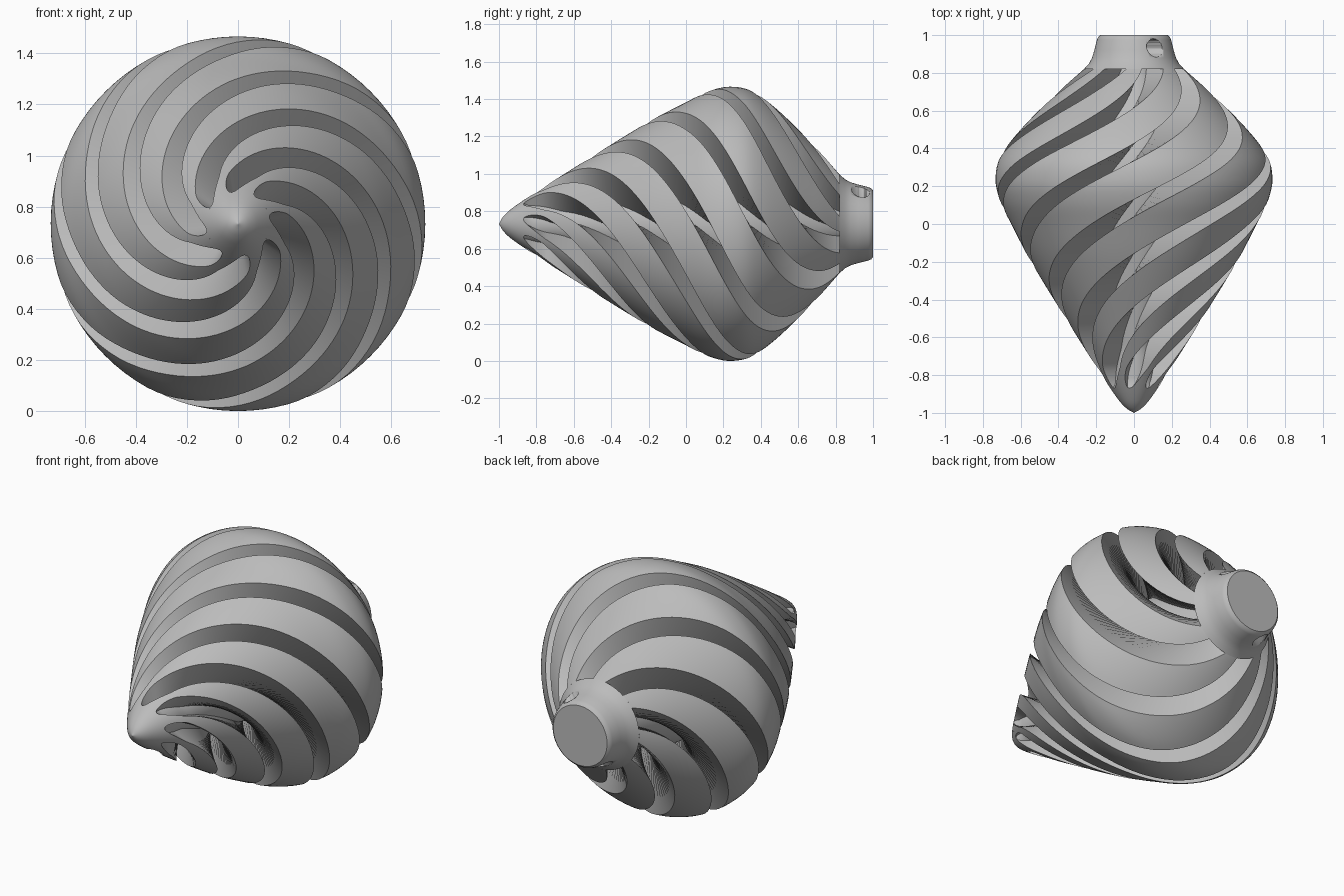
import bpy, bmesh, math
from mathutils import Vector, Matrix

cube = bpy.data.objects.get("Cube")
if cube:
    bpy.data.objects.remove(cube, do_unlink=True)

CENTRE_Z = 0.733
RIBS = 8
NOSE_END, CAP_START = -0.87, 0.82
TWIST = math.radians(153)      # turn per unit of length
CORE = 0.42                    # core radius as a share of the outer

# Outer profile: position along y, radius
PROFILE = [(-1, 0), (-0.98, 0.035), (-0.94, 0.075), (-0.84, 0.145), (-0.55, 0.33),
           (-0.2, 0.545), (0, 0.65), (0.12, 0.708), (0.23, 0.733), (0.35, 0.71),
           (0.5, 0.6), (0.7, 0.4), (0.82, 0.265)]

grey = bpy.data.materials.new("light_grey")
grey.use_nodes = True
grey.diffuse_color = (0.5, 0.5, 0.5, 1)
grey.node_tree.nodes["Principled BSDF"].inputs["Base Color"].default_value = (0.5, 0.5, 0.5, 1)


def slope(i):
    a, b = PROFILE[max(i - 1, 0)], PROFILE[min(i + 1, len(PROFILE) - 1)]
    return (b[1] - a[1]) / (b[0] - a[0])


def radius(y):
    """Smooth curve through the profile points."""
    i = 0
    while i < len(PROFILE) - 2 and y > PROFILE[i + 1][0]:
        i += 1
    (y0, r0), (y1, r1) = PROFILE[i], PROFILE[i + 1]
    h = y1 - y0
    t = (y - y0) / h
    return ((1 + 2 * t) * (1 - t) ** 2 * r0 + t * (1 - t) ** 2 * h * slope(i)
            + t * t * (3 - 2 * t) * r1 + t * t * (t - 1) * h * slope(i + 1))


def core_radius(y):
    return min(max(0.11, CORE * radius(y)), radius(y) - 0.01)


def finish(bm, name):
    bmesh.ops.remove_doubles(bm, verts=bm.verts, dist=1e-5)
    bmesh.ops.recalc_face_normals(bm, faces=bm.faces)
    mesh = bpy.data.meshes.new(name)
    bm.to_mesh(mesh)
    bm.free()
    mesh.materials.append(grey)
    ob = bpy.data.objects.new(name, mesh)
    ob.location.z = CENTRE_Z
    bpy.context.collection.objects.link(ob)
    bpy.ops.object.select_all(action='DESELECT')
    ob.select_set(True)
    bpy.context.view_layer.objects.active = ob
    bpy.ops.object.shade_smooth_by_angle(angle=math.radians(35))
    return ob


def lathe(points, name):
    """Solid of revolution about the long axis."""
    bm = bmesh.new()
    verts = [bm.verts.new((r, y, 0)) for y, r in points]
    edges = [bm.edges.new(pair) for pair in zip(verts, verts[1:])]
    bmesh.ops.spin(bm, geom=verts + edges, axis=(0, 1, 0), cent=(0, 0, 0),
                   angle=math.tau, steps=96, use_merge=True)
    return finish(bm, name)


def slot_half(y):
    """Half angle of a slot, rounded off at the nose."""
    r = radius(y)
    width = 0.115 - 0.05 * r
    half = width / 2 / r * math.hypot(1, r * TWIST)
    t = min((y - NOSE_END) / 0.12, 1)
    return min(half, math.radians(17)) * math.sqrt(max(0, 1 - (1 - t) ** 2))


def rib(index):
    """One twisted rib between two slots, rooted in the core."""
    bm = bmesh.new()
    rings = []
    steps, arc = 90, 8
    for s in range(steps + 1):
        y = NOSE_END + (CAP_START - NOSE_END) * (s / steps) ** 1.25
        mid = math.radians(112.5) + index * math.tau / RIBS - TWIST * (y + 0.797)
        half = math.pi / RIBS - slot_half(y)
        sides = [mid + half * (2 * k / arc - 1) for k in range(arc + 1)]
        outer = [(a, radius(y)) for a in sides]
        inner = [(a, core_radius(y) * 0.9) for a in reversed(sides)]
        rings.append([bm.verts.new((r * math.cos(a), y, r * math.sin(a)))
                      for a, r in outer + inner])
    n = len(rings[0])
    for a, b in zip(rings, rings[1:]):
        for k in range(n):
            j = (k + 1) % n
            bm.faces.new((a[k], a[j], b[j], b[k]))
    bm.faces.new(rings[0])
    bm.faces.new(rings[-1])
    return finish(bm, f"spiral_rib_{index + 1}")


for i in range(RIBS):
    rib(i)

# Pointed nose running on into the core that floors the slots
nose = [(y, radius(y)) for y in (-1 + (1 + NOSE_END) * (k / 14) ** 1.5 for k in range(15))]
core = [(y, core_radius(y)) for y in
        (NOSE_END + (CAP_START + 0.01 - NOSE_END) * k / 60 for k in range(1, 60))]
lathe(nose + core + [(0.83, 0.11), (0.83, 0)], "nose_and_core")

# Neck cap with a rounded rim
cap = lathe([(0.82, 0), (0.82, 0.265), (0.85, 0.238), (0.88, 0.222), (0.92, 0.21),
             (0.975, 0.196), (0.99, 0.19), (1, 0.178), (1, 0)], "neck_cap")

# Cross hole through the cap
bm = bmesh.new()
aim = Vector((0.54, 0, 0.84)).to_track_quat('Z', 'Y').to_matrix().to_4x4()
bmesh.ops.create_cone(bm, cap_ends=True, segments=40, radius1=0.048, radius2=0.048, depth=1,
                      matrix=Matrix.Translation((0, 0.932, 0)) @ aim)
cutter = finish(bm, "hole_cutter")
cutter.hide_render = True
cutter.hide_set(True)
cut = cap.modifiers.new("cross_hole", 'BOOLEAN')
cut.operation = 'DIFFERENCE'
cut.solver = 'EXACT'
cut.object = cutter
